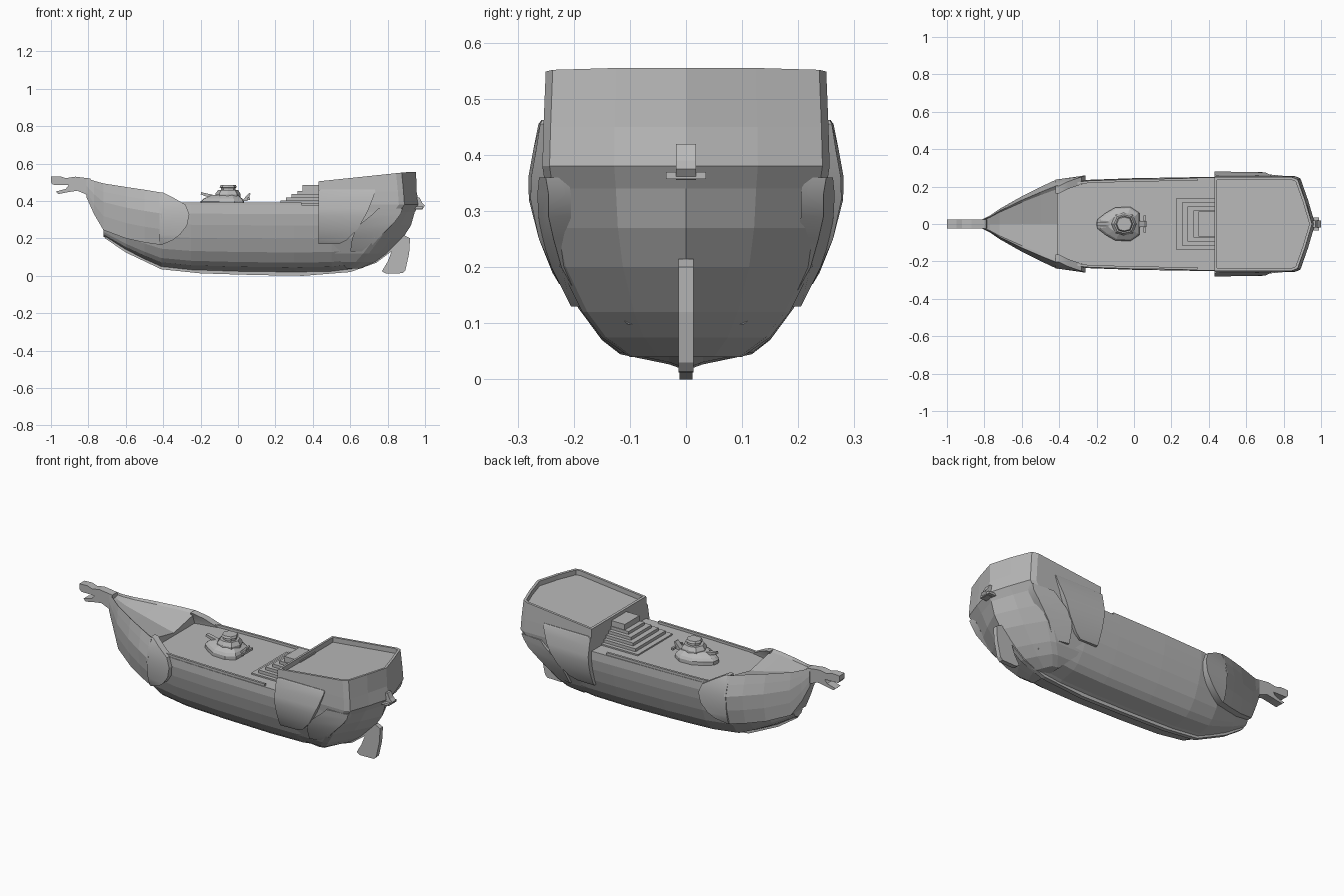
import bpy, bmesh
from mathutils import Vector

if "Cube" in bpy.data.objects:
    bpy.data.objects.remove(bpy.data.objects["Cube"])

grey = bpy.data.materials.new("plain grey")
grey.diffuse_color = (0.48, 0.48, 0.48, 1)
grey.use_nodes = True
grey.node_tree.nodes["Principled BSDF"].inputs["Base Color"].default_value = grey.diffuse_color


def finish(name, bm, smooth=False):
    bmesh.ops.remove_doubles(bm, verts=bm.verts, dist=1e-5)
    bmesh.ops.recalc_face_normals(bm, faces=bm.faces)
    me = bpy.data.meshes.new(name)
    bm.to_mesh(me)
    bm.free()
    me.materials.append(grey)
    ob = bpy.data.objects.new(name, me)
    bpy.context.collection.objects.link(ob)
    if smooth:
        bpy.ops.object.select_all(action='DESELECT')
        ob.select_set(True)
        bpy.context.view_layer.objects.active = ob
        bpy.ops.object.shade_smooth_by_angle()
    return ob


def loft_into(bm, rings):
    """Skin closed rings of equal length and cap both ends."""
    vs = [[bm.verts.new(p) for p in r] for r in rings]
    n = len(vs[0])
    for a, b in zip(vs, vs[1:]):
        for i in range(n):
            j = (i + 1) % n
            bm.faces.new((a[i], a[j], b[j], b[i]))
    bm.faces.new(vs[0])
    return bm.faces.new(vs[-1])


def loft(name, rings, smooth=False):
    bm = bmesh.new()
    loft_into(bm, rings)
    return finish(name, bm, smooth)


def mirrored(half):
    """Half ring running from y = 0 to y = 0, closed on the other side."""
    return half + [(x, -y, z) for x, y, z in reversed(half) if abs(y) > 1e-6]


def box(name, x0, x1, y0, y1, z0, z1):
    return loft(name, [[(x0, y0, z), (x1, y0, z), (x1, y1, z), (x0, y1, z)] for z in (z0, z1)])


def slab(name, outline, t):
    """Side-view outline given thickness t across the centre line."""
    return loft(name, [[(x, y, z) for x, z in outline] for y in (-t / 2, t / 2)])


def side_plates(name, rows, depth=0.05):
    """Curved cladding on both sides; rows are (z, x0, x1, y0, y1)."""
    bm = bmesh.new()
    for s in (-1, 1):
        loft_into(bm, [[(x0, s * y0, z), (x1, s * y1, z), (x1, s * (y1 - depth), z),
                        (x0, s * (y0 - depth), z)] for z, x0, x1, y0, y1 in rows])
    return finish(name, bm, True)


# main hull: one section scaled along the length
DECK = 0.378
section = [(0, 0), (.12, .03), (.47, .08), (.6, .15), (.76, .3), (.88, .5),
           (.96, .7), (1, .87), (.99, 1), (0, 1)]
stations = [(-.72, .06, .21), (-.6, .125, .135), (-.5, .175, .085), (-.41, .212, .045),
            (-.25, .236, .028), (0, .245, .02), (.3, .25, .016), (.5, .253, .02),
            (.62, .248, .035), (.72, .22, .075)]
loft("hull", [mirrored([(x, f * w, k + g * (DECK - k)) for f, g in section])
              for x, w, k in stations])

# keel strip
loft("keel", [[(x, -.012, z), (x, .012, z), (x, .012, z + .03), (x, -.012, z + .03)]
              for x, z in [(-.71, .2), (-.6, .125), (-.41, .035), (-.2, .013), (.1, .004),
                           (.35, .0), (.6, .02), (.74, .07), (.86, .16)]])

# bow shell with a raised foredeck
bow = []
for x, w, zr, zl, zc in [(-.81, .026, .522, .42, .51), (-.77, .045, .508, .33, .49),
                         (-.72, .08, .494, .245, .47), (-.6, .148, .475, .2, .44),
                         (-.5, .198, .46, .178, .415), (-.41, .24, .445, .165, .395)]:
    h = zr - zl
    bow.append(mirrored([(x, 0, zc), (x, .78 * w, zr - .012), (x, .86 * w, zr), (x, .93 * w, zl + .82 * h),
                         (x, w, zl + .6 * h), (x, .96 * w, zl + .3 * h), (x, .86 * w, zl), (x, 0, zl)]))
loft("bow_shell", bow)

# rounded rear ends of the bow shell
side_plates("bow_wings", [
    (.165, -.42, -.41, .206, .206), (.19, -.42, -.35, .218, .232), (.22, -.42, -.31, .226, .246),
    (.27, -.42, -.272, .233, .256), (.33, -.42, -.26, .237, .26), (.38, -.42, -.28, .226, .252),
    (.42, -.42, -.35, .212, .228), (.445, -.42, -.40, .203, .203)], .04)

# beast-head prow with open jaws
slab("prow_head", [(-1, .53), (-.95, .532), (-.92, .522), (-.87, .53), (-.79, .52), (-.77, .40),
                   (-.80, .43), (-.86, .455), (-.91, .447), (-.96, .437), (-.975, .45),
                   (-.92, .465), (-.905, .485), (-.99, .487), (-1, .5)], .046)

# stern block: plan outlines stacked in height, recessed top deck
levels = [(.04, .58, .62, .10, .66), (.075, .55, .66, .15, .74), (.12, .5, .7, .185, .8),
          (.2, .45, .76, .225, .88), (.27, .43, .81, .243, .925), (.34, .43, .86, .25, .945),
          (.38, .43, .89, .256, .968), (.45, .43, .885, .254, .955), (.55, .43, .875, .25, .952)]
rings = []
for z, x0, xs, w, tip in levels:
    half = [(x0, 0), (x0, w), (xs - .03, w), (xs, .95 * w), (xs + .52 * (tip - xs), .5 * w), (tip, 0)]
    top = z == .55
    rings.append(mirrored([(x, y, min(.555, .505 + (x - .43) * .105) if top else z) for x, y in half]))
bm = bmesh.new()
cap = loft_into(bm, rings)
bmesh.ops.recalc_face_normals(bm, faces=bm.faces)
bmesh.ops.inset_region(bm, faces=[cap], thickness=.014, use_even_offset=True)
floor = bmesh.ops.extrude_face_region(bm, geom=[cap])
bmesh.ops.translate(bm, vec=Vector((0, 0, -.028)),
                    verts=[v for v in floor["geom"] if isinstance(v, bmesh.types.BMVert)])
if cap.is_valid:
    bm.faces.remove(cap)
finish("stern_castle", bm)

# stern side shields and lower cladding
side_plates("stern_shields", [
    (.17, .43, .54, .226, .222), (.19, .43, .58, .238, .236), (.25, .43, .64, .262, .262),
    (.32, .43, .68, .28, .277), (.36, .43, .70, .281, .276), (.41, .43, .72, .272, .267),
    (.455, .43, .735, .263, .26), (.462, .45, .73, .258, .256)], .035)
side_plates("stern_cladding", [
    (.13, .60, .69, .205, .183), (.2, .61, .75, .24, .222), (.25, .63, .80, .256, .236),
    (.29, .67, .84, .263, .245), (.33, .72, .87, .265, .245), (.36, .75, .88, .262, .25)], .04)

# stern lamp
slab("stern_lamp_bracket", [(.94, .38), (.945, .42), (.97, .42), (.985, .39), (1, .375), (.985, .355), (.95, .355)], .035)
box("stern_lamp_base", .94, .99, -.036, .036, .357, .37)

# rudder
slab("rudder", [(.92, .2), (.915, .12), (.895, .03), (.88, .014), (.79, .012), (.77, .025),
                (.80, .075), (.825, .14), (.86, .2), (.89, .215)], .026)

# deck edge rails
for s, side in ((-1, "right"), (1, "left")):
    rail = [(-.4, .200), (-.25, .218), (0, .227), (.34, .231)]
    loft("deck_rail_" + side, [[(x, s * y, .37), (x, s * (y + .013), .37),
                                (x, s * (y + .013), .392), (x, s * y, .392)] for x, y in rail])

# nested steps up to the stern
for i in range(5):
    box("step_%d" % (i + 1), .197 + .03 * i, .44, -.16 + .022 * i, .16 - .022 * i,
        .37, .386 + .017 * i)
box("step_landing", .345, .45, -.068, .068, .37, .486)

# deck turret: tapered plan outline stacked in tiers
plan = [(-.2, 0), (-.195, .025), (-.15, .06), (-.1, .088), (-.02, .092), (.028, .06), (.032, 0)]
hexagon = [(-.115, 0), (-.095, .045), (-.055, .056), (-.01, .045), (.008, 0)]


def tier(name, outline, steps):
    loft(name, [mirrored([(-.05 + (x + .05) * k, y * k, z) for x, y in outline]) for z, k in steps])


tier("turret_base", plan, [(.37, 1), (.398, 1), (.412, .9), (.432, .6)])
tier("turret_body", hexagon, [(.41, 1.1), (.438, 1.1), (.458, .88)])
tier("turret_cap", hexagon, [(.45, .62), (.47, .62), (.473, .75), (.485, .65)])
slab("turret_front_gun", [(-.13, .41), (-.2, .435), (-.197, .447), (-.12, .43)], .022)
slab("turret_rear_post", [(.02, .4), (.05, .4), (.068, .44), (.06, .443)], .03)
box("turret_rear_bar", .052, .064, -.045, .045, .405, .418)
